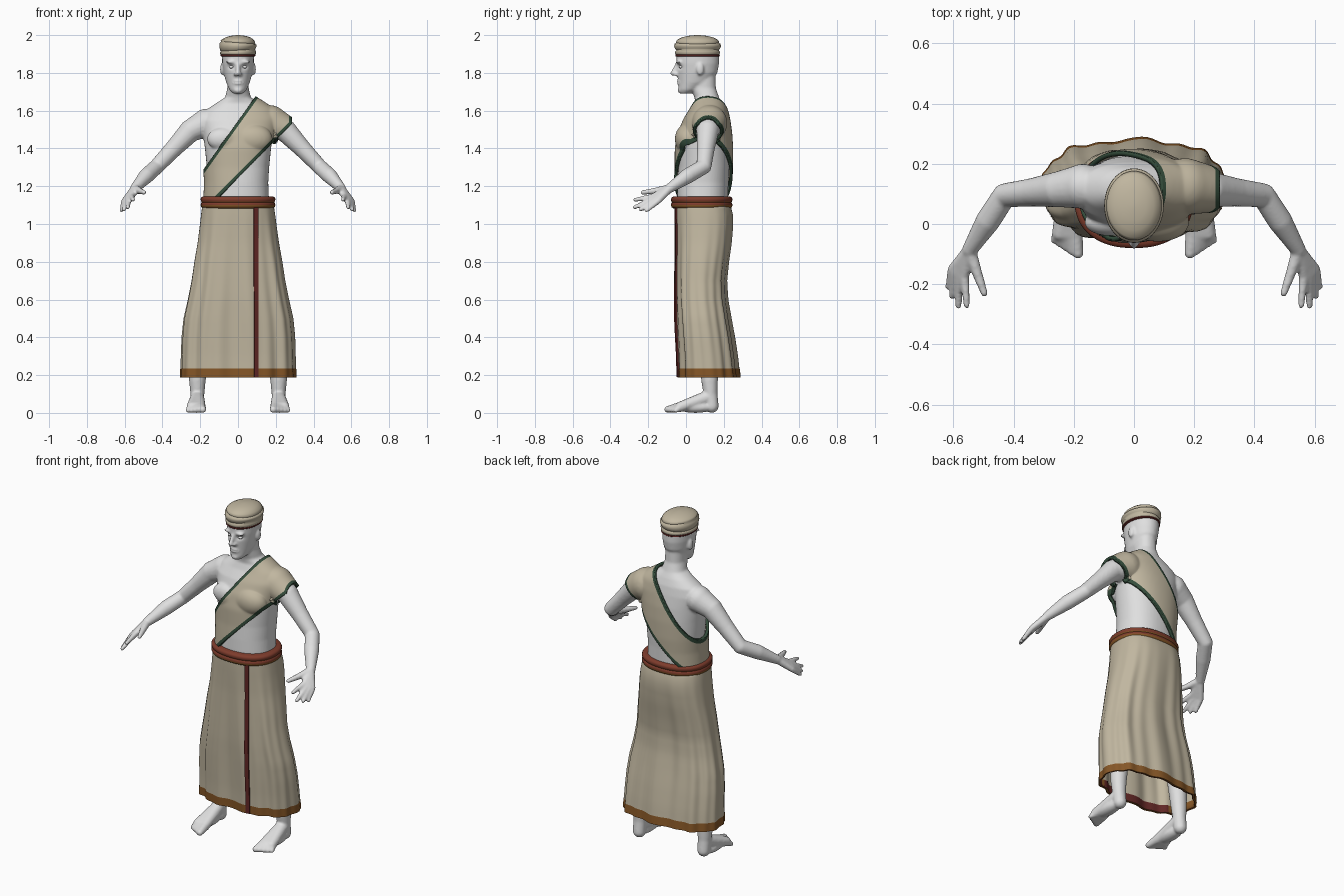
import bpy, bmesh, math
from mathutils import Vector, Matrix

cube = bpy.data.objects.get("Cube")
if cube:
    bpy.data.objects.remove(cube, do_unlink=True)


def material(name, rgb):
    m = bpy.data.materials.new(name)
    m.use_nodes = True
    m.diffuse_color = (*rgb, 1)
    m.node_tree.nodes["Principled BSDF"].inputs["Base Color"].default_value = (*rgb, 1)
    return m


SKIN = material("pale skin", (0.74, 0.74, 0.74))
LINEN = material("beige linen", (0.53, 0.47, 0.35))
GREEN = material("dark green trim", (0.035, 0.075, 0.045))
BROWN = material("brown hem", (0.24, 0.095, 0.02))
RED = material("red belt", (0.21, 0.045, 0.025))
MAROON = material("maroon trim", (0.12, 0.02, 0.018))


def finish(name, bm, mats, rule=None, thickness=0, angle=50):
    bmesh.ops.recalc_face_normals(bm, faces=bm.faces[:]) if not thickness else None
    bm.normal_update()
    for f in bm.faces:
        f.smooth = True
        if rule:
            f.material_index = rule(f)
    me = bpy.data.meshes.new(name)
    bm.to_mesh(me)
    bm.free()
    me.set_sharp_from_angle(angle=math.radians(angle))
    ob = bpy.data.objects.new(name, me)
    bpy.context.collection.objects.link(ob)
    for m in mats:
        me.materials.append(m)
    if thickness:
        mod = ob.modifiers.new("cloth thickness", 'SOLIDIFY')
        mod.thickness, mod.offset = thickness, -1
    return ob


def grid(bm, rows, closed=True, caps=False):
    rings = [[bm.verts.new(p) for p in r] for r in rows]
    n = len(rings[0])
    for a, b in zip(rings, rings[1:]):
        for i in range(n if closed else n - 1):
            j = (i + 1) % n
            bm.faces.new((a[i], a[j], b[j], b[i]))
    if caps:
        bm.faces.new(rings[0][::-1])
        bm.faces.new(rings[-1])


def power(v, e):
    return math.copysign(abs(v) ** e, v)


# Section: height, half width, centre depth, half depth, sideways slope
def loft(bm, sections, n=48, e=1.0):
    rows = []
    for z, rx, cy, ry, *slope in sections:
        k = slope[0] if slope else 0
        row = []
        for i in range(n):
            a = math.tau * i / n
            x = rx * power(math.cos(a), e)
            row.append((x, cy + ry * power(math.sin(a), e), z + k * x))
        rows.append(row)
    grid(bm, rows, caps=True)


def ball(bm, centre, radii):
    m = Matrix.Translation(centre) @ Matrix.Diagonal((*radii, 1))
    bmesh.ops.create_uvsphere(bm, u_segments=20, v_segments=12, radius=1, matrix=m)


def limb(bm, side, *points):
    pts = [(Vector((side * x, y, z)), r) for x, y, z, r in points]
    for p, r in pts:
        ball(bm, p, (r, r, r))
    for (p, r), (q, s) in zip(pts, pts[1:]):
        d = q - p
        m = Matrix.Translation((p + q) / 2) @ d.to_track_quat('Z', 'Y').to_matrix().to_4x4()
        bmesh.ops.create_cone(bm, cap_ends=True, segments=20, radius1=r, radius2=s,
                              depth=d.length, matrix=m)


# Body: torso and neck, then head
bm = bmesh.new()
loft(bm, [(1.0, .17, .09, .13), (1.15, .163, .088, .135), (1.22, .16, .09, .135),
          (1.3, .165, .095, .135), (1.4, .175, .095, .135), (1.48, .185, .1, .125),
          (1.55, .2, .11, .105), (1.6, .175, .12, .085), (1.64, .115, .12, .07),
          (1.67, .068, .11, .065), (1.72, .056, .092, .066), (1.8, .056, .09, .066)], e=.9)
loft(bm, [(1.69, .025, -.005, .027), (1.71, .045, .012, .052), (1.75, .063, .045, .086),
          (1.8, .076, .06, .106), (1.85, .083, .062, .113), (1.9, .085, .062, .113),
          (1.95, .075, .062, .1), (1.97, .04, .062, .06)])
# Nose, lips and chin
limb(bm, 1, (0, -.045, 1.85, .01), (0, -.07, 1.797, .013))
ball(bm, (0, -.037, 1.75), (.027, .014, .012))
ball(bm, (0, -.028, 1.708), (.024, .016, .016))
for s in (1, -1):
    ball(bm, (s * .013, -.054, 1.793), (.011, .013, .01))
    ball(bm, (s * .034, -.036, 1.858), (.03, .018, .009))
    ball(bm, (s * .084, .075, 1.82), (.011, .02, .033))
    ball(bm, (s * .08, .005, 1.45), (.085, .045, .06))
    # Arm
    limb(bm, s, (.17, .125, 1.535, .075), (.25, .115, 1.495, .06), (.34, .105, 1.4, .047),
         (.43, .095, 1.305, .04), (.485, .01, 1.255, .041), (.545, -.085, 1.19, .026))
    # Hand: palm rays, fingers and thumb
    for knuckle, tip in (((.563, -.175, 1.145), (.555, -.27, 1.128)),
                         ((.58, -.175, 1.132), (.583, -.272, 1.088)),
                         ((.593, -.165, 1.125), (.603, -.24, 1.077)),
                         ((.603, -.15, 1.12), (.616, -.208, 1.072))):
        limb(bm, s, (.545, -.085, 1.19, .022), (*knuckle, .016), (*tip, .011))
    limb(bm, s, (.545, -.09, 1.188, .022), (.52, -.165, 1.175, .017), (.497, -.23, 1.167, .012))
    # Leg, heel and toes
    limb(bm, s, (.1, .09, 1.0, .085), (.17, .09, .6, .065), (.205, .12, .35, .056),
         (.215, .125, .17, .044), (.215, .13, .1, .037), (.215, .137, .036, .036))
    for i in range(5):
        x, y, r = .186 + .02 * i, -.098 + .011 * i, .018 - .0015 * i
        limb(bm, s, (.215, .12, .085, .036), (x * .6 + .086, -.03, .032, .027), (x, y, r, r))
    ball(bm, (s * .22, .05, .03), (.038, .1, .03))

# Fuse the body into one smooth skin
raw = finish("body_blockout", bm, [SKIN])
mod = raw.modifiers.new("fuse", 'REMESH')
mod.mode, mod.voxel_size = 'VOXEL', .0068
mod = raw.modifiers.new("soften", 'SMOOTH')
mod.factor, mod.iterations = .5, 4
skin_mesh = bpy.data.meshes.new_from_object(
    raw.evaluated_get(bpy.context.evaluated_depsgraph_get()))
bpy.data.objects.remove(raw, do_unlink=True)
bm = bmesh.new()
bm.from_mesh(skin_mesh)
sash = bm.copy()
for v in bm.verts:  # eye sockets and mouth line
    if v.co.y < 0 and v.co.z > 1.7:
        d = Vector((abs(v.co.x) - .034, (v.co.z - 1.832) * 1.5)).length
        v.co.y += .012 * math.exp(-(d / .017) ** 2)
        if abs(v.co.x) < .026:
            v.co.y += .005 * math.exp(-((v.co.z - 1.75) / .005) ** 2)
for s in (1, -1):
    ball(bm, (s * .034, -.026, 1.831), (.014, .012, .008))
finish("body", bm, [SKIN], angle=80)

# Sash: a loosened shell of the body, cut by slanted planes, with trim along the cuts
cuts = [(Vector((0, 0, 1.545)), Vector((-1.4, 0, 1)).normalized(), .015),
        (Vector((0, 0, 1.245)), Vector((1, 0, -1)).normalized(), .017),
        (Vector((.285, 0, 0)), Vector((1, 0, 0)), .014),
        (Vector((0, 0, 1.14)), Vector((0, 0, -1)), 0)]


def geom(b):
    return b.verts[:] + b.edges[:] + b.faces[:]


for co, no, width in cuts:
    bmesh.ops.bisect_plane(sash, geom=geom(sash), plane_co=co + no * .06, plane_no=no,
                           clear_outer=True)
for _ in range(8):
    bmesh.ops.smooth_vert(sash, verts=sash.verts[:], factor=.5,
                          use_axis_x=True, use_axis_y=True, use_axis_z=True)
sash.normal_update()
for v, n in [(v, v.normal.copy()) for v in sash.verts]:
    v.co += n * .02
for co, no, width in cuts:
    bmesh.ops.bisect_plane(sash, geom=geom(sash), plane_co=co, plane_no=no, clear_outer=True)
    if width:
        bmesh.ops.bisect_plane(sash, geom=geom(sash), plane_co=co - no * width, plane_no=no)
finish("sash", sash, [LINEN, GREEN], thickness=.016, rule=lambda f: int(any(
    w and (f.calc_center_median() - co).dot(no) > -w for co, no, w in cuts)))

# Skirt profile: height, half width, front, back
PROFILE = [(.19, .303, -.04, .277), (.3, .3, -.042, .265), (.4, .297, -.047, .25),
           (.5, .287, -.052, .232), (.6, .265, -.056, .216), (.7, .246, -.057, .212),
           (.8, .232, -.057, .224), (.9, .215, -.057, .24), (1.0, .202, -.06, .25),
           (1.06, .195, -.062, .247), (1.11, .187, -.062, .232)]
E = .8


def skirt_size(z):
    i = max(k for k in range(len(PROFILE) - 1) if PROFILE[k][0] <= z + 1e-6 or k == 0)
    p, q = PROFILE[i], PROFILE[i + 1]
    t = (z - p[0]) / (q[0] - p[0])
    return [u + (v - u) * t for u, v in zip(p[1:], q[1:])]


def skirt_point(a, z, grow=0.0):
    rx, front, back = skirt_size(z)
    low = min(1, (1.11 - z) / .6)
    fold = low * (.006 * math.sin(9 * a + 2 * z) + .005 * math.sin(17 * a + 1)) + grow
    y = (front + back) / 2 + ((back - front) / 2 + fold) * power(math.sin(a), E)
    return ((rx + fold * .6) * power(math.cos(a), E), y, z)


def skirt_wall(heights, grow=0.0, n=144):
    b = bmesh.new()
    grid(b, [[skirt_point(math.tau * i / n, z, grow) for i in range(n)] for z in heights])
    return b


heights = [.19, .215, .235] + [.235 + .875 * i / 30 for i in range(1, 31)]
finish("skirt", skirt_wall(heights), [LINEN, BROWN], thickness=.01,
       rule=lambda f: int(f.calc_center_median().z < .235))
finish("hem_lining", skirt_wall([.188, .21, .235], -.013), [MAROON])
finish("hem_edge", skirt_wall([.187, .21, .233], .002), [BROWN])

# Vertical front stripe following the skirt
bm = bmesh.new()
rows = []
for z in heights:
    rx = skirt_size(z)[0]
    rows.append([skirt_point(-math.acos((x / rx) ** (1 / E)), z, g)
                 for x, g in ((.083, 0), (.084, .008), (.095, .009), (.106, .008), (.107, 0))])
grid(bm, rows, closed=False)
finish("front_stripe", bm, [MAROON])

# Belt with two rolls and a darker underside
bm = bmesh.new()
loft(bm, [(1.083, .185, .083, .15), (1.088, .194, .083, .159), (1.1, .198, .083, .163),
          (1.11, .196, .083, .161), (1.115, .192, .083, .157), (1.12, .196, .083, .161),
          (1.132, .198, .083, .163), (1.141, .194, .083, .159), (1.146, .183, .083, .148)],
     n=72, e=.88)
finish("belt", bm, [RED, BROWN], rule=lambda f: int(f.normal.z < -.3))

# Wrapped headcloth and its lower rim
bm = bmesh.new()
wraps = [(1.893, .088, 0), (1.9, .094, 0), (1.912, .095, .03), (1.92, .09, .06),
         (1.925, .094, .06), (1.94, .099, .03), (1.953, .098, -.04), (1.96, .09, -.07),
         (1.964, .092, -.07), (1.976, .085, -.03), (1.988, .066, 0), (1.996, .04, 0),
         (2.0, .008, 0)]
loft(bm, [(z, r, .061, r * 1.25, k) for z, r, k in wraps])
finish("headcloth", bm, [LINEN], angle=70)
bm = bmesh.new()
loft(bm, [(1.886, .088, .061, .113), (1.89, .093, .061, .118), (1.897, .092, .061, .117)])
finish("headcloth_rim", bm, [MAROON])
